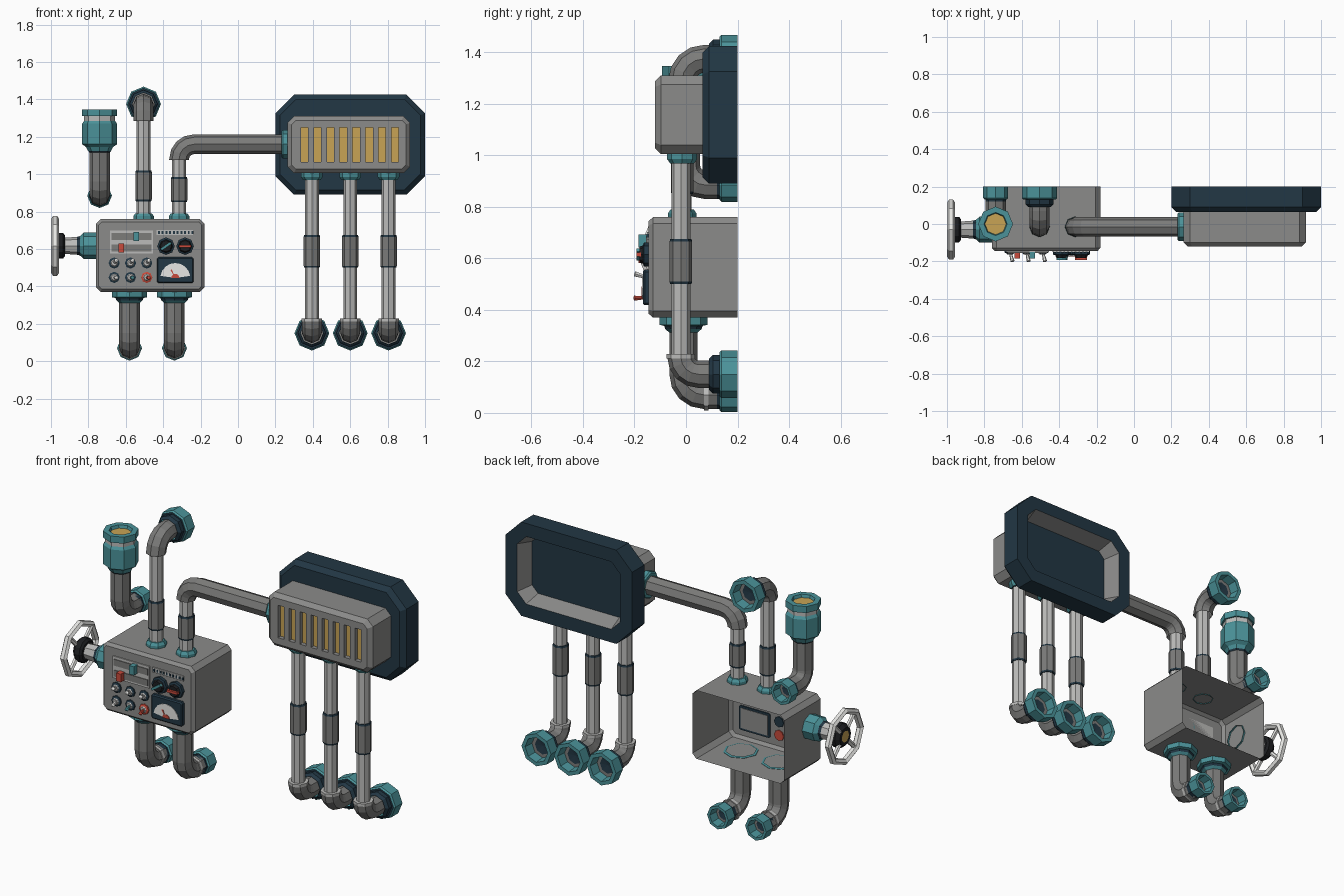
import bpy, bmesh, math
from mathutils import Vector, Matrix

if "Cube" in bpy.data.objects:
    bpy.data.objects.remove(bpy.data.objects["Cube"])

COL = {"grey": (.26, .26, .255), "pipe_grey": (.20, .20, .195), "light_metal": (.50, .50, .49),
       "teal": (.07, .29, .32), "navy": (.016, .038, .058), "gold": (.58, .37, .09),
       "red": (.58, .07, .045), "white": (.80, .80, .78), "black": (.012, .013, .015)}
MATS = {}
for k, c in COL.items():
    MATS[k] = bpy.data.materials.new(k)
    MATS[k].diffuse_color = (*c, 1)


def finish(name, bm, mats):
    bmesh.ops.remove_doubles(bm, verts=bm.verts, dist=1e-5)
    bmesh.ops.recalc_face_normals(bm, faces=bm.faces)
    me = bpy.data.meshes.new(name)
    bm.to_mesh(me)
    bm.free()
    for m in mats:
        me.materials.append(MATS[m])
    ob = bpy.data.objects.new(name, me)
    bpy.context.collection.objects.link(ob)
    return ob


def bridge(bm, a, b, mi):
    n = len(a)
    for i in range(n):
        bm.faces.new((a[i], a[(i + 1) % n], b[(i + 1) % n], b[i])).material_index = mi


def lathe(name, origin, axis, prof, n=8, closed=False):
    """prof: (distance along axis, radius, colour of the band that follows)"""
    d, o = Vector(axis), Vector(origin)
    u = Vector((1, 0, 0)) if abs(d.z) > .5 else Vector((0, 0, 1))
    v = d.cross(u)
    mats = list(dict.fromkeys(p[2] for p in prof))
    bm = bmesh.new()
    rings = [[bm.verts.new(o + d * t + r * (math.cos(a) * u + math.sin(a) * v))
              for a in (2 * math.pi * i / n for i in range(n))] for t, r, _ in prof]
    for i in range(len(rings) - (0 if closed else 1)):
        bridge(bm, rings[i], rings[(i + 1) % len(rings)], mats.index(prof[i][2]))
    return finish(name, bm, mats)


def elbow(name, a, corner, b, bend, r, mat="pipe_grey", n=8, steps=4):
    """pipe from a to b with a rounded corner"""
    a, c, b = Vector(a), Vector(corner), Vector(b)
    da, db = (a - c).normalized(), (b - c).normalized()
    mid = c + bend * (da + db)
    pts, tans = [a], [-da]
    for i in range(steps + 1):
        t = math.pi / 2 * i / steps
        pts.append(mid - bend * (db * math.cos(t) + da * math.sin(t)))
        tans.append(-da * math.cos(t) + db * math.sin(t))
    pts.append(b)
    tans.append(db)
    nrm = da.cross(db)
    bm = bmesh.new()
    rings = []
    for p, t in zip(pts, tans):
        w = t.cross(nrm)
        rings.append([bm.verts.new(p + r * (math.cos(k) * nrm + math.sin(k) * w))
                      for k in (2 * math.pi * i / n for i in range(n))])
    for p, q in zip(rings, rings[1:]):
        bridge(bm, p, q, 0)
    return finish(name, bm, [mat])


def casing(name, x0, x1, z0, z1, c, layers, cap_end=False):
    """chamfered rectangle swept in y; layers: (y, inset, colour of following band)"""
    mats = list(dict.fromkeys(l[2] for l in layers))
    bm = bmesh.new()
    rings = []
    for y, s, _ in layers:
        a, b, e, f, k = x0 + s, x1 - s, z0 + s, z1 - s, max(c - .586 * s, .004)
        rings.append([bm.verts.new((x, y, z)) for x, z in (
            (a + k, e), (b - k, e), (b, e + k), (b, f - k), (b - k, f), (a + k, f), (a, f - k), (a, e + k))])
    bm.faces.new(rings[0]).material_index = mats.index(layers[0][2])
    for i in range(len(rings) - 1):
        bridge(bm, rings[i], rings[i + 1], mats.index(layers[i][2]))
    if cap_end:
        bm.faces.new(rings[-1]).material_index = mats.index(layers[-1][2])
    return finish(name, bm, mats)


def boxes(name, items, mat):
    """items: (x0, x1, y0, y1, z0, z1)"""
    bm = bmesh.new()
    for x0, x1, y0, y1, z0, z1 in items:
        m = Matrix.Translation(((x0 + x1) / 2, (y0 + y1) / 2, (z0 + z1) / 2)) @ \
            Matrix.Diagonal((x1 - x0, y1 - y0, z1 - z0, 1))
        bmesh.ops.create_cube(bm, size=1, matrix=m)
    return finish(name, bm, [mat])


def wall_flange(name, x, z, r, neck):
    """hollow octagonal socket on the wall"""
    lathe(name, (x, 0, z), (0, 1, 0), [
        (.09, neck - .015, "navy"), (.105, neck, "navy"), (.13, neck, "navy"), (.13, r - .008, "teal"),
        (.138, r, "teal"), (.2, r, "teal"), (.2, r * .76, "teal"), (.145, r * .7, "pipe_grey"),
        (.145, r * .5, "navy"), (.14, 0, "navy")])


def straight_pipe(name, x, y, z0, z1, c0, c1):
    """light pipe with a thicker coupling"""
    lathe(name, (x, y, 0), (0, 0, 1), [(z0, .037, "light_metal"), (z1, .037, "light_metal")])
    lathe(name + "_coupling", (x, y, 0), (0, 0, 1), [
        (c0, .035, "navy"), (c0, .041, "navy"), (c0 + .01, .044, "pipe_grey"), (c1 - .01, .044, "navy"),
        (c1, .041, "navy"), (c1, .035, "navy")])


Y = -.015
# control box: open-backed shell
casing("control_box", -.76, -.18, .37, .76, .025, [(-.145, .015, "grey"), (-.128, 0, "grey"), (.2, 0, "grey")])
F = -.145
# sliders
boxes("slider_plate", [(-.685, -.455, F - .006, F, .575, .70)], "light_metal")
boxes("slider_slots", [(-.677, -.463, F - .010, F, z - .018, z + .018) for z in (.667, .605)], "pipe_grey")
boxes("slider_handle_teal", [(-.558, -.528, F - .04, F, .643, .692)], "teal")
boxes("slider_handle_red", [(-.64, -.61, F - .04, F, .582, .628)], "red")
# toggle switches
TOG = [["white", "white", "white"], ["white", "teal", "red"]]
for j, z in enumerate((.525, .448)):
    for i, x in enumerate((-.662, -.575, -.488)):
        base = "red" if (i, j) == (2, 1) else "navy"
        lathe("toggle_base", (x, F, z), (0, -1, 0), [(-.006, 0, base), (-.006, .03, base), (.008, .03, base),
              (.012, .02, "light_metal"), (.018, .015, "light_metal"), (.018, 0, base)])
        ax = Vector((.25, -1, .3 if j == 0 else -.05)).normalized()
        u = ax.to_track_quat('Z', 'Y').to_matrix().to_4x4()
        lv = lathe("toggle_lever", (0, 0, 0), (0, 0, 1), [(0, .006, TOG[j][i]), (.052, .011, TOG[j][i]),
                   (.056, 0, TOG[j][i])], n=6)
        lv.data.transform(Matrix.Translation((x, F - .005, z)) @ u)
# scale strip with ticks
boxes("scale_strip", [(-.435, -.24, F - .006, F, .674, .702)], "light_metal")
boxes("scale_ticks", [(-.428 + .02 * i, -.418 + .02 * i, F - .009, F, .681, .695) for i in range(10)], "navy")
# dials
for x, c in ((-.385, "teal"), (-.283, "red")):
    lathe("dial", (x, F, .615), (0, -1, 0), [(-.005, 0, "navy"), (-.005, .047, "navy"), (.018, .047, "navy"),
          (.022, .036, "black"), (.036, .03, "black"), (.036, 0, "black")])
    p = boxes("dial_pointer", [(-.032, .032, -.012, .006, -.007, .007)], c)
    p.data.transform(Matrix.Translation((x, F - .036, .615)) @ Matrix.Rotation(-.6 if c == "teal" else 0, 4, 'Y'))
# gauge
casing("gauge_frame", -.433, -.237, .418, .556, .008, [(-.167, .006, "navy"), (-.16, 0, "navy"), (-.138, 0, "navy")], True)
boxes("gauge_back", [(-.42, -.25, -.14, -.135, .43, .544)], "grey")


def sector(name, r, a0, a1, y, mat):
    bm = bmesh.new()
    pts = [(-.335 + .0, .445)] + [(-.335 + r * math.cos(math.radians(a)), .445 + r * math.sin(math.radians(a)))
                                  for a in (a0 + (a1 - a0) * i / 8 for i in range(9))]
    f = bm.faces.new([bm.verts.new((x, y, z)) for x, z in pts])
    g = bmesh.ops.extrude_face_region(bm, geom=[f])["geom"]
    bmesh.ops.translate(bm, verts=[e for e in g if isinstance(e, bmesh.types.BMVert)], vec=(0, .004, 0))
    return finish(name, bm, [mat])


sector("gauge_dial", .08, 8, 172, -.170, "white")
sector("gauge_pivot", .022, 0, 180, -.173, "red")
sector("gauge_needle", .05, 112, 122, -.173, "red")

# hand valve on the left side
O = (0, -.03, .617)
lathe("valve_stem", O, (-1, 0, 0), [(.75, .07, "teal"), (.825, .07, "teal"), (.845, .052, "navy"),
      (.86, .048, "light_metal"), (.94, .042, "light_metal")])
lathe("valve_hub", O, (-1, 0, 0), [(.925, 0, "black"), (.925, .055, "black"), (.935, .068, "black"),
      (.965, .068, "black"), (.985, .05, "black"), (.985, .032, "gold"), (.988, 0, "gold")], n=12)
lathe("hand_wheel", O, (-1, 0, 0), [(.978 + .021 * math.cos(a), .145 + .018 * math.sin(a), "white")
      for a in (math.pi / 3 * i for i in range(6))], closed=True)
for i in range(4):
    a = math.pi / 2 * i + math.pi / 4
    ax = Vector((0, math.cos(a), math.sin(a)))
    lathe("wheel_spoke", Vector(O) + Vector((-.972, 0, 0)), ax, [(.04, .013, "white"), (.14, .013, "white")], n=6)

# capped stub pipe
lathe("stub_cap", (-.74, 0, 0), (0, 0, 1), [(1.11, .05, "navy"), (1.125, .062, "teal"), (1.145, .072, "teal"),
      (1.16, .093, "teal"), (1.27, .093, "teal"), (1.285, .083, "light_metal"), (1.31, .083, "teal"),
      (1.31, .093, "teal"), (1.347, .093, "teal"), (1.347, .062, "teal"), (1.33, .057, "gold"), (1.33, 0, "gold")])
elbow("stub_elbow", (-.74, 0, 1.13), (-.74, 0, .885), (-.74, .12, .885), .075, .055)
wall_flange("stub_flange", -.74, .885, .066, .055)

# drain elbows under the control box
for x in (-.58, -.34):
    lathe("drain_collar", (x, -.01, 0), (0, 0, 1), [(.375, .08, "teal"), (.372, .093, "teal"), (.342, .093, "teal"),
          (.338, .075, "navy"), (.325, .07, "teal"), (.312, .055, "teal")])
    elbow("drain_elbow", (x, -.01, .36), (x, -.01, .07), (x, .12, .07), .08, .055)
    lathe("drain_ring", (x, 0, .07), (0, 1, 0), [(.07, .054, "light_metal"), (.07, .06, "light_metal"),
          (.088, .06, "light_metal"), (.088, .054, "light_metal")])
    wall_flange("drain_flange", x, .07, .067, .055)

# pipes on top of the control box
for x in (-.505, -.315):
    lathe("top_collar", (x, Y, 0), (0, 0, 1), [(.755, .055, "teal"), (.775, .055, "teal"), (.79, .045, "teal"),
          (.79, .03, "teal")])
straight_pipe("vent_pipe", -.505, Y, .78, 1.30, .855, 1.02)
elbow("vent_elbow", (-.505, Y, 1.285), (-.505, Y, 1.375), (-.505, .12, 1.375), .085, .054)
wall_flange("vent_flange", -.505, 1.375, .093, .075)
straight_pipe("link_pipe", -.315, Y, .78, 1.09, .85, .985)
elbow("link_elbow", (-.315, Y, 1.075), (-.315, Y, 1.16), (.27, Y, 1.16), .08, .053)
lathe("link_collar", (0, Y, 1.16), (1, 0, 0), [(.232, .05, "teal"), (.232, .07, "teal"), (.24, .077, "teal"),
      (.27, .077, "teal")])

# back plate with recessed rear
casing("back_plate", .2, 1.0, .89, 1.425, .1, [(.065, .025, "navy"), (.09, 0, "navy"), (.2, 0, "navy"),
       (.2, .075, "grey"), (.11, .105, "navy")], True)
# grille box with slots cut in the front
grille = casing("grille_box", .265, .92, 1.005, 1.31, .035, [(-.12, .022, "grey"), (-.098, 0, "grey"), (.07, 0, "grey")], True)
xs = [.336 + .0693 * i for i in range(8)]
cut = boxes("slot_cutter", [(x, x + .038, -.2, -.09, 1.065, 1.25) for x in xs], "grey")
cut.hide_render = True
cut.hide_viewport = False
cut.display_type = 'WIRE'
m = grille.modifiers.new("slots", 'BOOLEAN')
m.operation, m.object, m.solver = 'DIFFERENCE', cut, 'EXACT'
bpy.context.view_layer.update()
me = bpy.data.meshes.new_from_object(grille.evaluated_get(bpy.context.evaluated_depsgraph_get()))
grille.modifiers.clear()
grille.data = me
bpy.data.objects.remove(cut)
boxes("slot_glow", [(x, x + .038, -.096, -.088, 1.065, 1.25) for x in xs], "gold")

# three legs under the grille box
for x in (.395, .6, .805):
    lathe("leg_collar", (x, Y, 0), (0, 0, 1), [(1.01, .058, "teal"), (.985, .058, "teal"), (.968, .046, "navy"),
          (.968, .03, "navy")])
    straight_pipe("leg_pipe", x, Y - .005, .21, .98, .50, .675)
    lathe("leg_ring", (x, Y - .005, 0), (0, 0, 1), [(.212, .05, "light_metal"), (.212, .055, "light_metal"),
          (.228, .055, "light_metal"), (.228, .03, "light_metal")])
    elbow("leg_elbow", (x, Y - .005, .22), (x, Y - .005, .15), (x, .12, .15), .068, .053)
    wall_flange("leg_flange", x, .15, .093, .075)

for m in bpy.data.materials:
    if m.users and not m.is_grease_pencil:
        m.use_nodes = True
        m.node_tree.nodes["Principled BSDF"].inputs["Base Color"].default_value = m.diffuse_color
